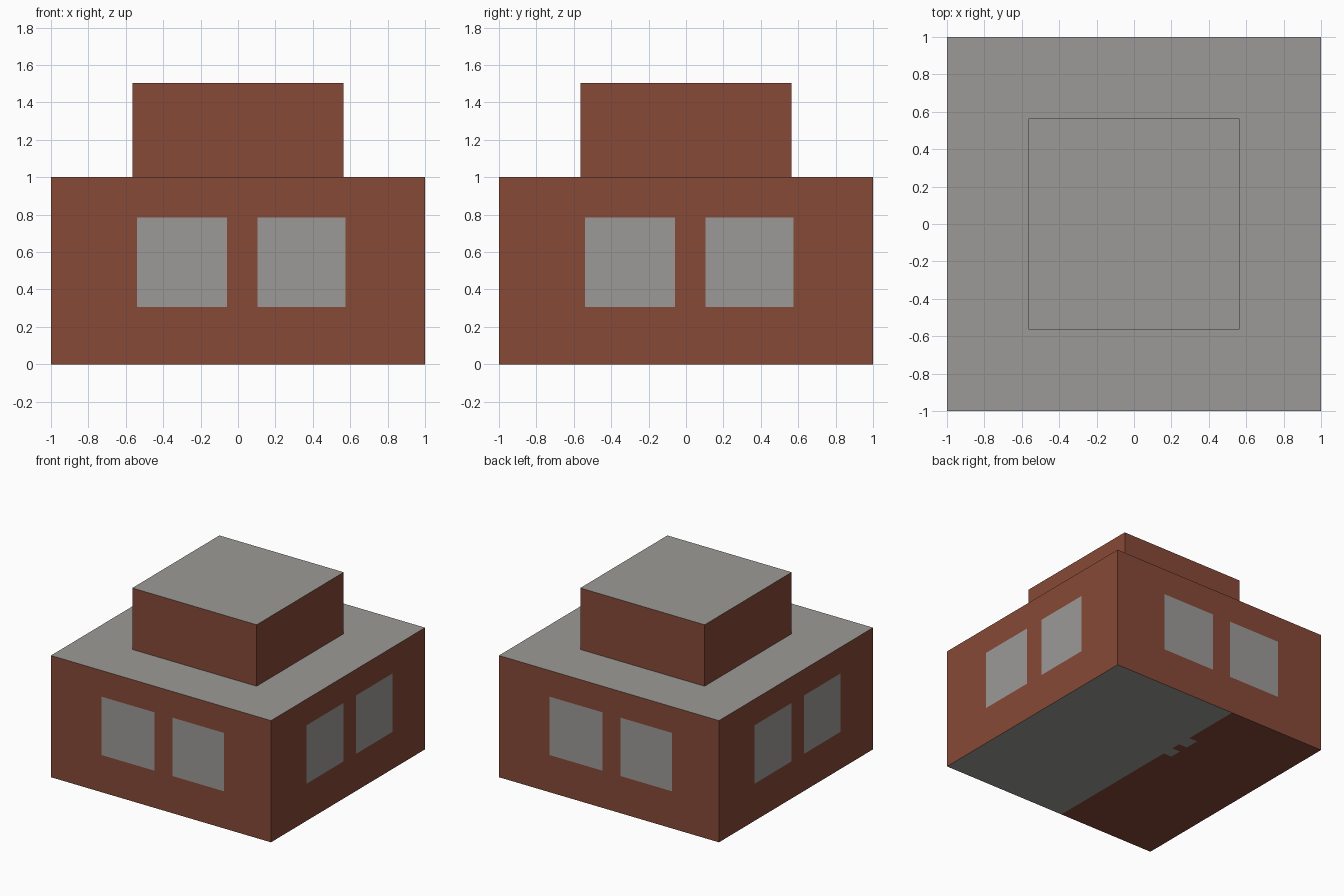
import bpy
import bmesh
import math
from mathutils import Matrix, Vector

if "Cube" in bpy.data.objects:
    bpy.data.objects.remove(bpy.data.objects["Cube"])

# Colours
def material(name, rgb):
    m = bpy.data.materials.new(name)
    m.diffuse_color = (*rgb, 1)
    m.use_nodes = True
    m.node_tree.nodes["Principled BSDF"].inputs["Base Color"].default_value = m.diffuse_color
    return m

BRICK, GREY = 0, 1
MATERIALS = [material("brick_red", (0.238, 0.067, 0.038)),
             material("stone_grey", (0.332, 0.323, 0.309))]


def panel(bm, us, vs, place, colour):
    """Flat gridded panel; colour(u, v) picks the material at a cell centre."""
    grid = [[bm.verts.new(place(u, v)) for u in us] for v in vs]
    for j in range(len(vs) - 1):
        for i in range(len(us) - 1):
            f = bm.faces.new((grid[j][i], grid[j][i + 1],
                              grid[j + 1][i + 1], grid[j + 1][i]))
            f.material_index = colour((us[i] + us[i + 1]) / 2, (vs[j] + vs[j + 1]) / 2)


def walls(bm, half, us, zs, colour):
    """The same wall panel repeated on all four sides."""
    for k in range(4):
        turn = Matrix.Rotation(k * math.pi / 2, 3, 'Z')
        panel(bm, us, zs, lambda u, z: turn @ Vector((u, -half, z)), colour)


def finish(bm, name):
    bmesh.ops.remove_doubles(bm, verts=bm.verts, dist=1e-5)
    mesh = bpy.data.meshes.new(name)
    bm.to_mesh(mesh)
    bm.free()
    for m in MATERIALS:
        mesh.materials.append(m)
    obj = bpy.data.objects.new(name, mesh)
    bpy.context.collection.objects.link(obj)


def window_rule(u, z):
    in_window = -0.54 < u < -0.06 or 0.105 < u < 0.575
    return GREY if in_window and 0.305 < z < 0.785 else BRICK


def floor_rule(x, y):
    tab = x > -0.2 and (0.2 < y < 0.3 or 0.38 < y < 0.5)
    return GREY if x > -0.125 or tab else BRICK


# Lower storey: windowed walls, grey roof, two-tone underside
bm = bmesh.new()
walls(bm, 1, [-1, -0.54, -0.06, 0.105, 0.575, 1], [0, 0.305, 0.785, 1], window_rule)
panel(bm, [-1, 1], [-1, 1], lambda u, v: (u, v, 1), lambda u, v: GREY)
panel(bm, [-1, 0.125, 0.2, 1], [-1, 0.2, 0.3, 0.38, 0.5, 1],
      lambda u, v: (-u, v, 0), lambda u, v: floor_rule(-u, v))
finish(bm, "lower_storey")

# Upper storey: plain walls and grey roof
H = 0.565
bm = bmesh.new()
walls(bm, H, [-H, H], [1, 1.505], lambda u, z: BRICK)
panel(bm, [-H, H], [-H, H], lambda u, v: (u, v, 1.505), lambda u, v: GREY)
finish(bm, "upper_storey")
